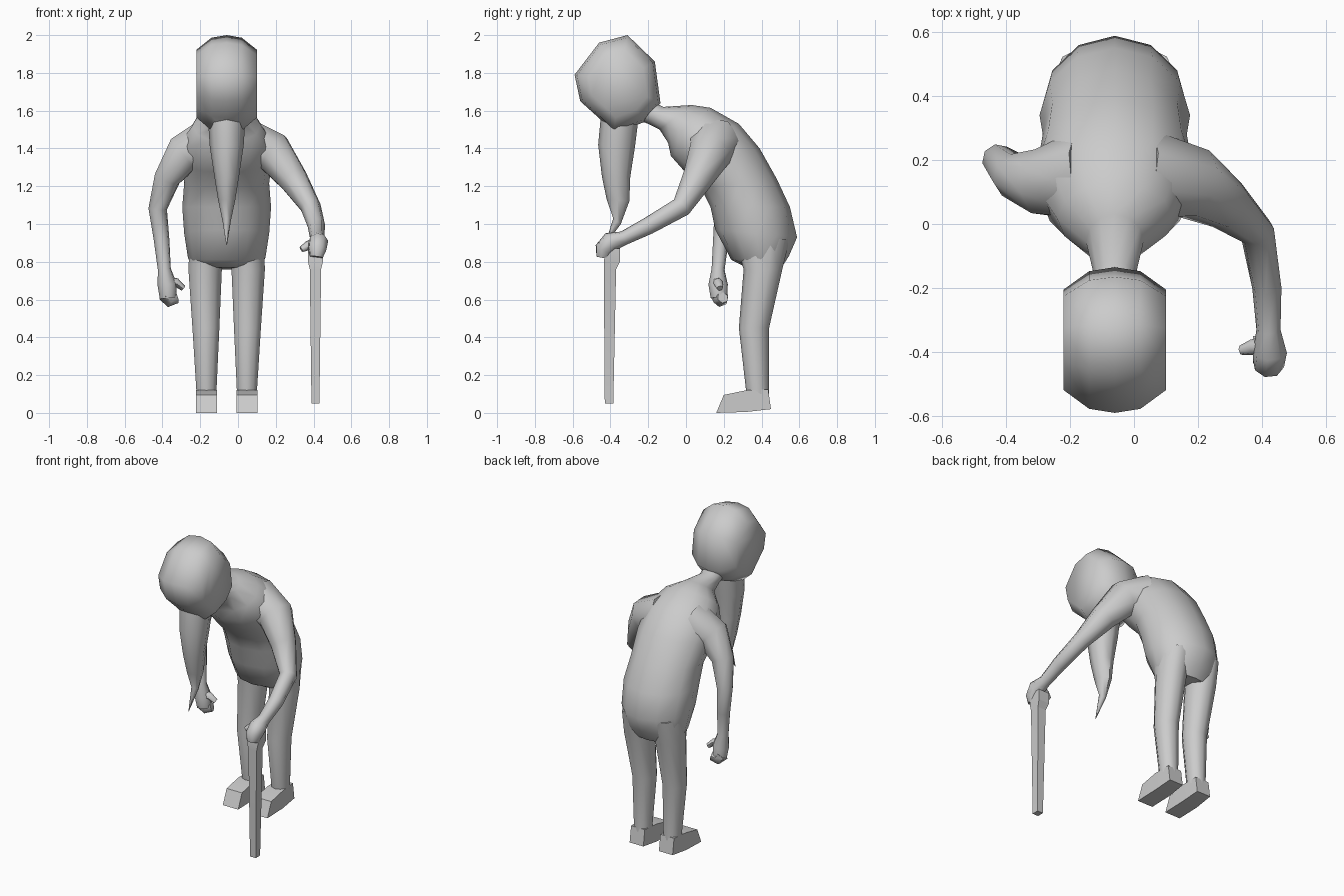
import bpy, bmesh
from math import sin, cos, pi, sqrt
from mathutils import Vector

CX = -0.06  # the body's own centre line


def loft(name, rings, smooth=50):
    """Skin a list of equal point rings and cap both ends."""
    bm = bmesh.new()
    loops = [[bm.verts.new(p) for p in r] for r in rings]
    n = len(loops[0])
    for a, b in zip(loops, loops[1:]):
        for i in range(n):
            j = (i + 1) % n
            bm.faces.new((a[i], a[j], b[j], b[i]))
    bm.faces.new(loops[0])
    bm.faces.new(loops[-1])
    bmesh.ops.recalc_face_normals(bm, faces=bm.faces)
    me = bpy.data.meshes.new(name)
    bm.to_mesh(me)
    bm.free()
    ob = bpy.data.objects.new(name, me)
    bpy.context.collection.objects.link(ob)
    bpy.ops.object.select_all(action='DESELECT')
    ob.select_set(True)
    bpy.context.view_layer.objects.active = ob
    bpy.ops.object.shade_smooth_by_angle(angle=smooth * pi / 180)
    return ob


def ring(fy, fz, by, bz, hw, cx=CX, n=12):
    """Oval between a front and a back point in the side view; n=4 gives a box."""
    c = Vector((cx, (fy + by) / 2, (fz + bz) / 2))
    d = Vector((0, (fy - by) / 2, (fz - bz) / 2))
    k, off = (sqrt(2), pi / 4) if n == 4 else (1, 0)
    return [c + k * (cos(2 * pi * i / n + off) * d + Vector((sin(2 * pi * i / n + off) * hw, 0, 0)))
            for i in range(n)]


def tube(name, path, n=8):
    """Round limb along points given as (x, y, z, radius)."""
    pts = [Vector(p[:3]) for p in path]
    rings = []
    side = Vector((0, 1, 0.3))
    for i, p in enumerate(pts):
        t = (pts[min(i + 1, len(pts) - 1)] - pts[max(i - 1, 0)]).normalized()
        u = (side - t * side.dot(t)).normalized()
        v = t.cross(u)
        side = u
        r = path[i][3]
        rings.append([p + r * (cos(2 * pi * k / n) * u + sin(2 * pi * k / n) * v) for k in range(n)])
    return loft(name, rings, 60)


# stooped torso running up into the neck
loft("torso", [ring(*r) for r in [
    (0.32, 0.77, 0.50, 0.76, 0.17), (0.24, 0.81, 0.545, 0.83, 0.205),
    (0.155, 0.97, 0.588, 0.93, 0.225), (0.13, 1.09, 0.55, 1.09, 0.235),
    (0.08, 1.19, 0.48, 1.24, 0.225), (0.0, 1.27, 0.39, 1.40, 0.24),
    (-0.08, 1.36, 0.28, 1.53, 0.235), (-0.095, 1.43, 0.13, 1.615, 0.18),
    (-0.14, 1.50, 0.03, 1.63, 0.09), (-0.20, 1.53, -0.12, 1.62, 0.065),
    (-0.30, 1.57, -0.24, 1.68, 0.07)]], 60)

# head: side outline lofted across its width
outline = [(-0.31, 2.0), (-0.46, 1.96), (-0.59, 1.79), (-0.56, 1.65), (-0.46, 1.56),
           (-0.38, 1.48), (-0.22, 1.54), (-0.135, 1.64), (-0.165, 1.86)]
loft("head", [[(CX + x, -0.36 + (y + 0.36) * s, 1.75 + (z - 1.75) * s) for y, z in outline]
              for x, s in [(-0.16, 0.69), (-0.08, 0.945), (0, 1), (0.08, 0.945), (0.16, 0.69)]], 60)

# long pointed beard
loft("beard", [ring(*r, n=8) for r in [
    (-0.45, 1.58, -0.25, 1.57, 0.10), (-0.465, 1.42, -0.27, 1.41, 0.09),
    (-0.445, 1.25, -0.295, 1.25, 0.065), (-0.42, 1.13, -0.30, 1.12, 0.045),
    (-0.385, 1.03, -0.345, 1.00, 0.022), (-0.43, 0.89, -0.429, 0.888, 0.002)]])

# legs and feet, one pair mirrored about the body centre
for s, side in ((1, "right"), (-1, "left")):
    loft(side + "_leg", [ring(fy, z, by, z, hw, CX + s * cx, 10) for fy, by, z, hw, cx in [
        (0.26, 0.55, 0.92, 0.09, 0.11), (0.305, 0.51, 0.76, 0.093, 0.114),
        (0.28, 0.44, 0.45, 0.075, 0.11), (0.32, 0.44, 0.10, 0.055, 0.107)]], 60)
    loft(side + "_foot", [ring(y, 0.0 + dz, y2, top, hw, CX + s * 0.107, 4) for y, dz, y2, top, hw in [
        (0.45, 0.02, 0.435, 0.125, 0.05), (0.32, 0.005, 0.32, 0.12, 0.056),
        (0.16, 0.0, 0.20, 0.095, 0.056)]], 35)

# arm reaching forward with a fist over the cane
tube("cane_arm", [(0.03, 0.15, 1.42, 0.15), (0.19, 0.125, 1.375, 0.115), (0.29, 0.06, 1.24, 0.082),
                  (0.385, -0.025, 1.09, 0.055), (0.415, -0.20, 0.99, 0.046), (0.42, -0.33, 0.925, 0.038),
                  (0.425, -0.40, 0.905, 0.053), (0.42, -0.435, 0.865, 0.05), (0.415, -0.44, 0.825, 0.036)])
tube("cane_hand_thumb", [(0.41, -0.38, 0.90, 0.03), (0.37, -0.385, 0.885, 0.025), (0.335, -0.395, 0.865, 0.016)], 6)

# arm hanging at the other side with a half-open hand
tube("hanging_arm", [(-0.15, 0.15, 1.42, 0.15), (-0.29, 0.13, 1.37, 0.108), (-0.375, 0.15, 1.24, 0.072),
                     (-0.425, 0.20, 1.08, 0.05), (-0.405, 0.185, 0.92, 0.042), (-0.39, 0.17, 0.76, 0.035),
                     (-0.375, 0.17, 0.68, 0.052), (-0.37, 0.175, 0.61, 0.045)])
tube("hanging_hand_fingers", [(-0.385, 0.175, 0.63, 0.045), (-0.36, 0.185, 0.60, 0.042), (-0.325, 0.195, 0.61, 0.03)], 6)
tube("hanging_hand_thumb", [(-0.37, 0.165, 0.69, 0.03), (-0.325, 0.17, 0.69, 0.024), (-0.29, 0.18, 0.66, 0.017)], 6)

# square tapered cane
loft("cane", [ring(fy, z, by, z, hw, 0.41, 4) for fy, by, z, hw in [
    (-0.43, -0.385, 0.05, 0.021), (-0.435, -0.37, 0.76, 0.03),
    (-0.435, -0.35, 0.80, 0.039), (-0.425, -0.35, 0.87, 0.039)]], 20)
